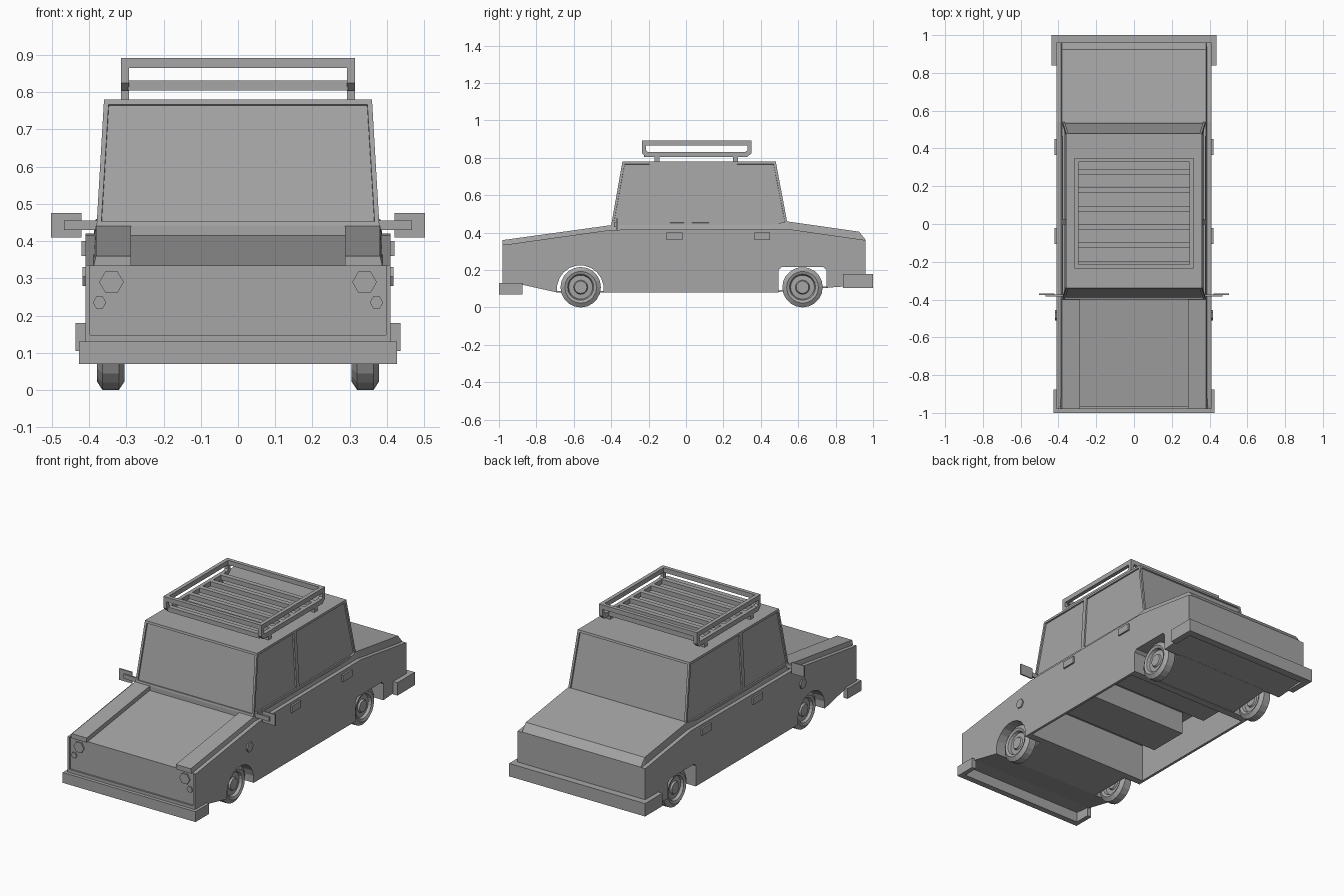
import bpy, bmesh, math
from mathutils import Vector

cube = bpy.data.objects.get("Cube")
if cube:
    bpy.data.objects.remove(cube, do_unlink=True)

grey = bpy.data.materials.new("plain grey")
grey.use_nodes = True
TONE = (0.38, 0.38, 0.38, 1)
grey.diffuse_color = TONE
grey.node_tree.nodes["Principled BSDF"].inputs["Base Color"].default_value = TONE


def finish(name, bm):
    bmesh.ops.recalc_face_normals(bm, faces=bm.faces[:])
    me = bpy.data.meshes.new(name)
    bm.to_mesh(me)
    bm.free()
    me.materials.append(grey)
    ob = bpy.data.objects.new(name, me)
    bpy.context.scene.collection.objects.link(ob)
    return ob


def loft(name, rings):
    """Join equal-length rings of points and cap both ends."""
    bm = bmesh.new()
    rows = [[bm.verts.new(p) for p in ring] for ring in rings]
    n = len(rows[0])
    for a, b in zip(rows, rows[1:]):
        for i in range(n):
            j = (i + 1) % n
            bm.faces.new((a[i], a[j], b[j], b[i]))
    bm.faces.new(rows[0][::-1])
    bm.faces.new(rows[-1])
    return finish(name, bm)


def extrude_x(name, x, profile):
    return loft(name, [[(px, y, z) for y, z in profile] for px in x])


def box(name, x, y, z):
    return extrude_x(name, x, [(y[0], z[0]), (y[1], z[0]), (y[1], z[1]), (y[0], z[1])])


def both(fn, name, x, *rest):
    for side, s in (("left", 1), ("right", -1)):
        fn(f"{side}_{name}", tuple(s * v for v in x), *rest)


# Lower body: side profile with wheel arches, extruded over the full width
arch = [(-0.565 + 0.125 * math.cos(math.radians(a)), 0.1 + 0.125 * math.sin(math.radians(a)))
        for a in range(-9, 190, 18)]
profile = [(-0.97, 0.335), (-0.4, 0.415), (0.54, 0.42), (0.96, 0.36), (0.96, 0.12),
           (0.75, 0.105), (0.75, 0.2), (0.735, 0.215), (0.51, 0.215), (0.495, 0.2),
           (0.495, 0.08), (-0.44, 0.08)] + arch + [(-0.69, 0.08), (-0.87, 0.12), (-0.97, 0.13)]
body = extrude_x("lower_body", (-0.41, 0.41), profile)

# Hollow underside between the sills, with two cross boxes
cutter = box("underside_cutter", (-0.395, 0.395), (-0.4, 0.45), (0, 0.3))
cutter.hide_render = True
mod = body.modifiers.new("hollow", "BOOLEAN")
mod.operation, mod.object, mod.solver = "DIFFERENCE", cutter, "EXACT"
bpy.context.view_layer.objects.active = body
bpy.ops.object.modifier_apply(modifier=mod.name)
bpy.data.objects.remove(cutter, do_unlink=True)
box("rear_floor_box", (-0.33, 0.33), (0.2, 0.44), (0.17, 0.305))
box("front_floor_box", (-0.33, 0.33), (-0.22, 0.02), (0.17, 0.305))

# Thin floor plates running between the wheels
extrude_x("front_floor_plate", (-0.3, 0.3), [(-0.72, 0.087), (-0.69, 0.08), (-0.42, 0.08),
                                             (-0.42, 0.088), (-0.69, 0.088)])
extrude_x("rear_floor_plate", (-0.3, 0.3), [(0.46, 0.08), (0.76, 0.105), (0.76, 0.113), (0.46, 0.088)])

# Upright shoulder under the cabin and along the boot
loft("rear_shoulder", [[(-0.388, y, lo), (0.388, y, lo), (0.382, y, hi), (-0.382, y, hi)]
                       for y, lo, hi in ((-0.4, 0.41, 0.44), (0.45, 0.415, 0.44), (0.54, 0.415, 0.46),
                                         (0.925, 0.36, 0.405), (0.96, 0.355, 0.362))])


# Raised fenders either side of the lower bonnet
def fender(name, x):
    inner, top, outer = x
    loft(name, [[(inner, y, lo), (outer, y, lo), (top, y, hi), (inner, y, hi)]
                for y, lo, hi in ((-0.98, 0.333, 0.36), (-0.4, 0.41, 0.44))])


both(fender, "fender", (0.287, 0.382, 0.388))


# Front frame, headlights and side lamps
def hexagon(name, centre, radius, depth, axis):
    bm = bmesh.new()
    u, v = Vector((1, 0, 0) if axis == "y" else (0, 1, 0)), Vector((0, 0, 1))
    c = Vector(centre)
    pts = [c + radius * (math.cos(k * math.pi / 3) * u + math.sin(k * math.pi / 3) * v) for k in range(6)]
    face = bm.faces.new([bm.verts.new(p) for p in pts])
    out = bmesh.ops.extrude_face_region(bm, geom=[face])
    verts = [e for e in out["geom"] if isinstance(e, bmesh.types.BMVert)]
    bmesh.ops.translate(bm, verts=verts, vec=depth)
    finish(name, bm)


both(box, "front_frame_side", (0.398, 0.41), (-0.98, -0.96), (0.13, 0.336))
box("front_frame_bottom", (-0.4, 0.4), (-0.98, -0.96), (0.13, 0.148))
for side, s in (("left", 1), ("right", -1)):
    hexagon(f"{side}_headlight", (s * 0.34, -0.965, 0.29), 0.033, (0, -0.013, 0), "y")
    hexagon(f"{side}_indicator", (s * 0.372, -0.965, 0.235), 0.018, (0, -0.012, 0), "y")
    hexagon(f"{side}_side_lamp", (s * 0.405, -0.483, 0.305), 0.029, (s * 0.013, 0, 0), "x")

# Cabin with flat window frames and recessed panes
bm = bmesh.new()
base = [(-0.4, 0.44), (0.01, 0.44), (0.544, 0.44)]
roof = [(-0.34, 0.78), (0.01, 0.78), (0.48, 0.78)]
grid = {}
for s in (-1, 1):
    grid[s] = ([bm.verts.new((s * 0.38, y, z)) for y, z in base],
               [bm.verts.new((s * 0.36, y, z)) for y, z in roof])
panes = []
for s in (-1, 1):
    lo, hi = grid[s]
    for i in range(2):
        panes.append(bm.faces.new((lo[i], lo[i + 1], hi[i + 1], hi[i])))
for i in (0, 2):
    panes.append(bm.faces.new([grid[-1][0][i], grid[1][0][i], grid[1][1][i], grid[-1][1][i]]))
for k in (0, 1):
    bm.faces.new(grid[-1][k] + grid[1][k][::-1])
bmesh.ops.recalc_face_normals(bm, faces=bm.faces[:])
bmesh.ops.inset_individual(bm, faces=panes, thickness=0.018)
bmesh.ops.inset_individual(bm, faces=panes, thickness=0.001, depth=-0.008)
finish("cabin", bm)


# Bumpers: a crossbar with returns along the sides
def bumper(name, half, y_end, y_bar, y_return, z):
    box(f"{name}_bumper", (-half, half), (y_end, y_bar), z)
    both(box, f"{name}_bumper_return", (0.4, half), (y_bar, y_return), z)


bumper("front", 0.427, -1.0, -0.965, -0.875, (0.07, 0.13))
bumper("rear", 0.437, 1.0, 0.955, 0.84, (0.105, 0.18))

# Door handles and mirrors
for n, y in (("front", -0.105), ("rear", 0.365)):
    both(box, f"{n}_door_handle", (0.4, 0.42), (y, y + 0.085), (0.36, 0.4))
both(box, "mirror", (0.42, 0.502), (-0.375, -0.367), (0.41, 0.475))
both(box, "mirror_arm", (0.37, 0.468), (-0.385, -0.374), (0.43, 0.455))


# Wheels: turned profile with a recessed rim and raised hub
def wheel(name, x, y):
    s = 1 if x > 0 else -1
    half = [(0.027, 0.001), (0.027, 0.033), (0.017, 0.038), (0.015, 0.064), (0.031, 0.07),
            (0.037, 0.085), (0.022, 0.108)]
    outline = half + [(-d, r) for d, r in half[::-1]]
    rings = []
    for d, r in outline:
        rings.append([(x + s * d, y + r * math.cos(k * math.tau / 20), 0.108 + r * math.sin(k * math.tau / 20))
                      for k in range(20)])
    loft(name, rings)


for n, y in (("front", -0.563), ("rear", 0.623)):
    for side, x in (("left", 0.342), ("right", -0.342)):
        wheel(f"{n}_{side}_wheel", x, y)

# Roof rack: rails, end bars, slats and feet
both(box, "rack_top_rail", (0.293, 0.315), (-0.236, 0.35), (0.865, 0.892))
both(extrude_x, "rack_lower_rail", (0.293, 0.315),
     [(-0.236, 0.865), (-0.236, 0.825), (-0.213, 0.803), (0.327, 0.803), (0.35, 0.825), (0.35, 0.865),
      (0.328, 0.865), (0.328, 0.84), (0.317, 0.831), (-0.203, 0.831), (-0.214, 0.84), (-0.214, 0.865)])
for n, y in (("front", -0.236), ("rear", 0.328)):
    box(f"rack_{n}_bar", (-0.295, 0.295), (y, y + 0.022), (0.865, 0.892))
for i in range(6):
    y = -0.21 + 0.097 * i
    box(f"rack_slat_{i + 1}", (-0.295, 0.295), (y - 0.014, y + 0.014), (0.804, 0.831))
for n, y in (("front", -0.155), ("rear", 0.265)):
    both(box, f"rack_{n}_foot", (0.293, 0.315), (y - 0.014, y + 0.014), (0.775, 0.806))
